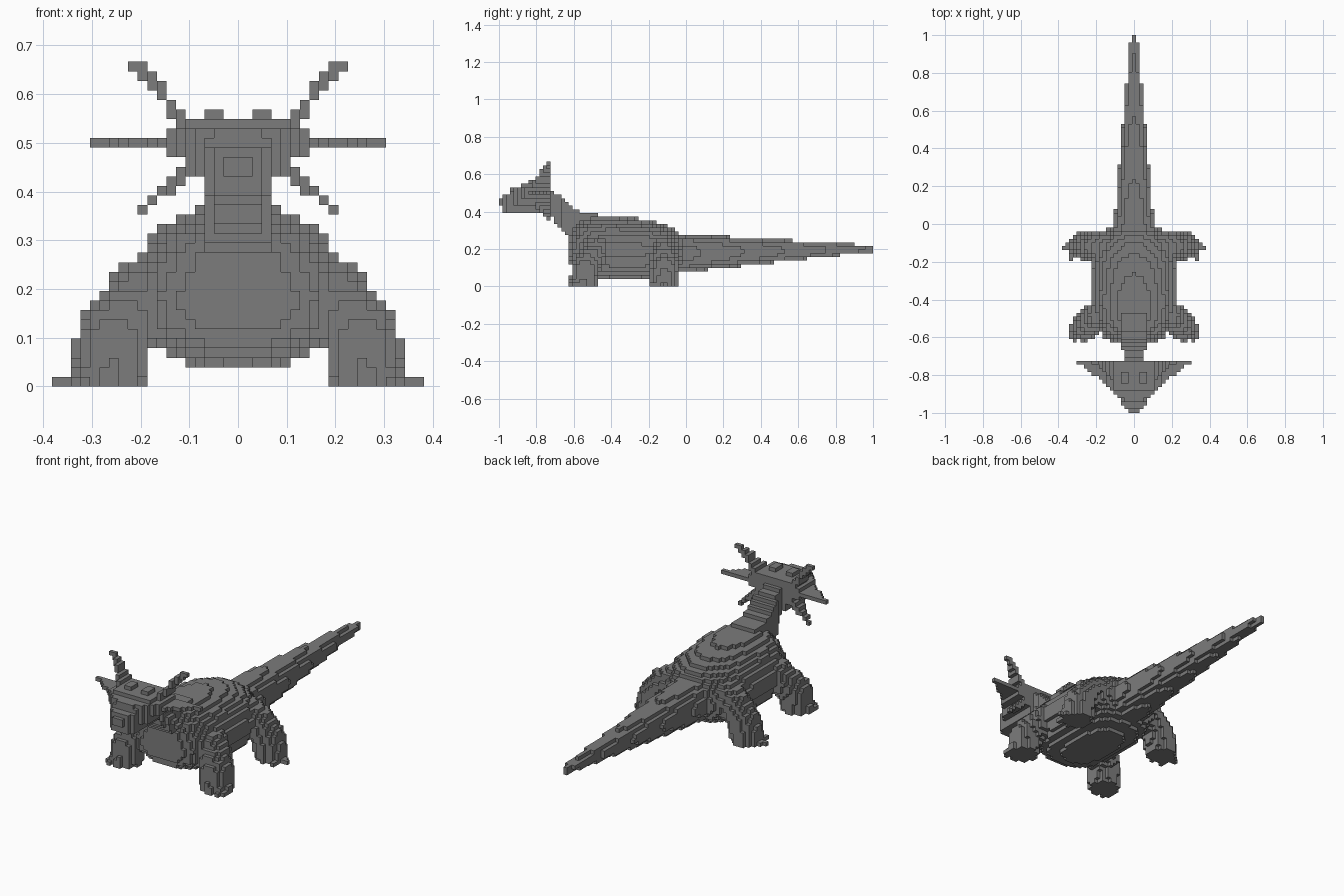
import bpy
import bmesh
from mathutils import Vector

cube = bpy.data.objects.get("Cube")
if cube:
    bpy.data.objects.remove(cube, do_unlink=True)

V = 1 / 51  # block size

grey = bpy.data.materials.new("stone_grey")
grey.use_nodes = True
GREY = (0.2, 0.2, 0.2, 1)
grey.diffuse_color = GREY
grey.node_tree.nodes["Principled BSDF"].inputs["Base Color"].default_value = GREY


def lerp(a, b, t):
    t = max(0, min(1, t))
    return a + (b - a) * t


def in_limb(p, path, r):
    """True within r of a jointed path of points."""
    for a, b in zip(path, path[1:]):
        t = max(0, min(1, (p - a).dot(b - a) / (b - a).length_squared))
        if (p - a.lerp(b, t)).length < r:
            return True
    return False


# Torso: long rounded barrel, higher at the shoulders
def body(x, y, z):
    u = abs(y + 0.32) / 0.31
    up = z > 0.2
    h = 0.17 - 0.12 * (y + 0.32) if up else 0.16
    n = 2 if up else 2.6
    ring = (abs(x) / 0.22) ** n + (abs(z - 0.2) / h) ** n
    return ring ** 1.5 + u ** 3 < 1


# Tail: long cone tapering to one block
def tail(x, y, z):
    if y < -0.15:
        return False
    r = lerp(0.106, 0.017, y)
    c = lerp(0.177, 0.203, y)
    return (abs(x) / r) ** 2.2 + (abs(z - c) / (r * 0.96)) ** 2.2 < 1


# Neck: slanted slab leaning forward
def neck(x, y, z):
    if not -0.75 < y < -0.48:
        return False
    t = (y + 0.74) / 0.17
    top, low = lerp(0.53, 0.4, t), lerp(0.39, 0.2, t)
    half = lerp(0.05, 0.07, t)
    return low < z < top and abs(x) < half


# Head: wedge with a narrow jaw
def head(x, y, z):
    if y > -0.735:
        return False
    d = y + 1
    top = min(0.548, 0.465 + d * 0.65)
    low = 0.43 if d < 0.02 else 0.39
    half = min(0.1, 0.025 + d * 0.75)
    if z < 0.43:
        half = min(half, 0.06)
    return low < z < top and abs(x) < half


# Eye bumps on top of the head
def eye_bumps(x, y, z):
    return 0.03 < abs(x) < 0.065 and -0.84 < y < -0.78 and 0.54 < z < 0.565


# Six triangular fins fanning out from the back of the head
def side_fins(x, y, z):
    d = -0.745 - y
    thick = 0.027 if abs(x) < 0.15 else 0.009
    return -0.01 < d < 0.2 and abs(x) < 0.285 - 1.3 * d and abs(z - 0.5) < thick


def upper_fins(x, y, z):
    d = -0.745 - y
    line = 0.53 + 1.25 * (abs(x) - 0.1)
    return -0.01 < d and 0.08 < abs(x) < 0.205 - 1.25 * d and abs(z - line) < 0.019


def lower_fins(x, y, z):
    d = -0.735 - y
    line = 0.455 - 0.97 * (abs(x) - 0.1)
    return -0.01 < d and 0.08 < abs(x) < 0.205 - 1.25 * d and abs(z - line) < 0.017


# Legs: bent limbs splaying outward
FRONT = [Vector(p) for p in ((0.1, -0.42, 0.22), (0.19, -0.48, 0.19),
                             (0.255, -0.54, 0.1), (0.265, -0.55, 0))]
HIND = [Vector(p) for p in ((0.1, -0.12, 0.22), (0.2, -0.12, 0.18),
                            (0.26, -0.115, 0.1), (0.275, -0.115, 0))]


def front_legs(x, y, z):
    return in_limb(Vector((abs(x), y, z)), FRONT, 0.073)


def hind_legs(x, y, z):
    return in_limb(Vector((abs(x), y, z)), HIND, 0.073)


# Toes: single blocks around the feet
TOES = [(0.33, -0.59), (0.31, -0.61), (0.25, -0.625),
        (0.373, -0.13), (0.353, -0.13), (0.353, -0.11), (0.333, -0.19), (0.333, -0.17)]


def toes(x, y, z):
    return z < V and any(abs(abs(x) - a) < V * 0.6 and abs(y - b) < V * 0.6
                         for a, b in TOES)


parts = dict(body=body, tail=tail, neck=neck, head=head, eye_bumps=eye_bumps,
             side_fins=side_fins, upper_fins=upper_fins, lower_fins=lower_fins,
             front_legs=front_legs, hind_legs=hind_legs, toes=toes)

# Give every block to the first part that fills it
owner = {}
for i in range(-19, 20):
    for j in range(-51, 51):
        for k in range(34):
            point = (i * V, (j + 0.5) * V, (k + 0.5) * V)
            for name, inside in parts.items():
                if inside(*point):
                    owner[i, j, k] = name
                    break

# Build each part from the exposed sides of its blocks
for name in parts:
    bm = bmesh.new()
    corners = {}

    def corner(co):
        key = tuple(round(c / V * 2) for c in co)
        if key not in corners:
            corners[key] = bm.verts.new(co)
        return corners[key]

    for (i, j, k), who in owner.items():
        if who != name:
            continue
        centre = Vector((i * V, (j + 0.5) * V, (k + 0.5) * V))
        for axis in range(3):
            for sign in (-1, 1):
                step = [0, 0, 0]
                step[axis] = sign
                if (i + step[0], j + step[1], k + step[2]) in owner:
                    continue
                n = Vector(step) * V / 2
                a, b = Vector(), Vector()
                a[(axis + 1) % 3] = V / 2
                b[(axis + 2) % 3] = V / 2 * sign
                bm.faces.new([corner(centre + n + o)
                              for o in (-a - b, a - b, a + b, b - a)])
    mesh = bpy.data.meshes.new(name)
    bm.to_mesh(mesh)
    bm.free()
    mesh.materials.append(grey)
    bpy.context.collection.objects.link(bpy.data.objects.new(name, mesh))
